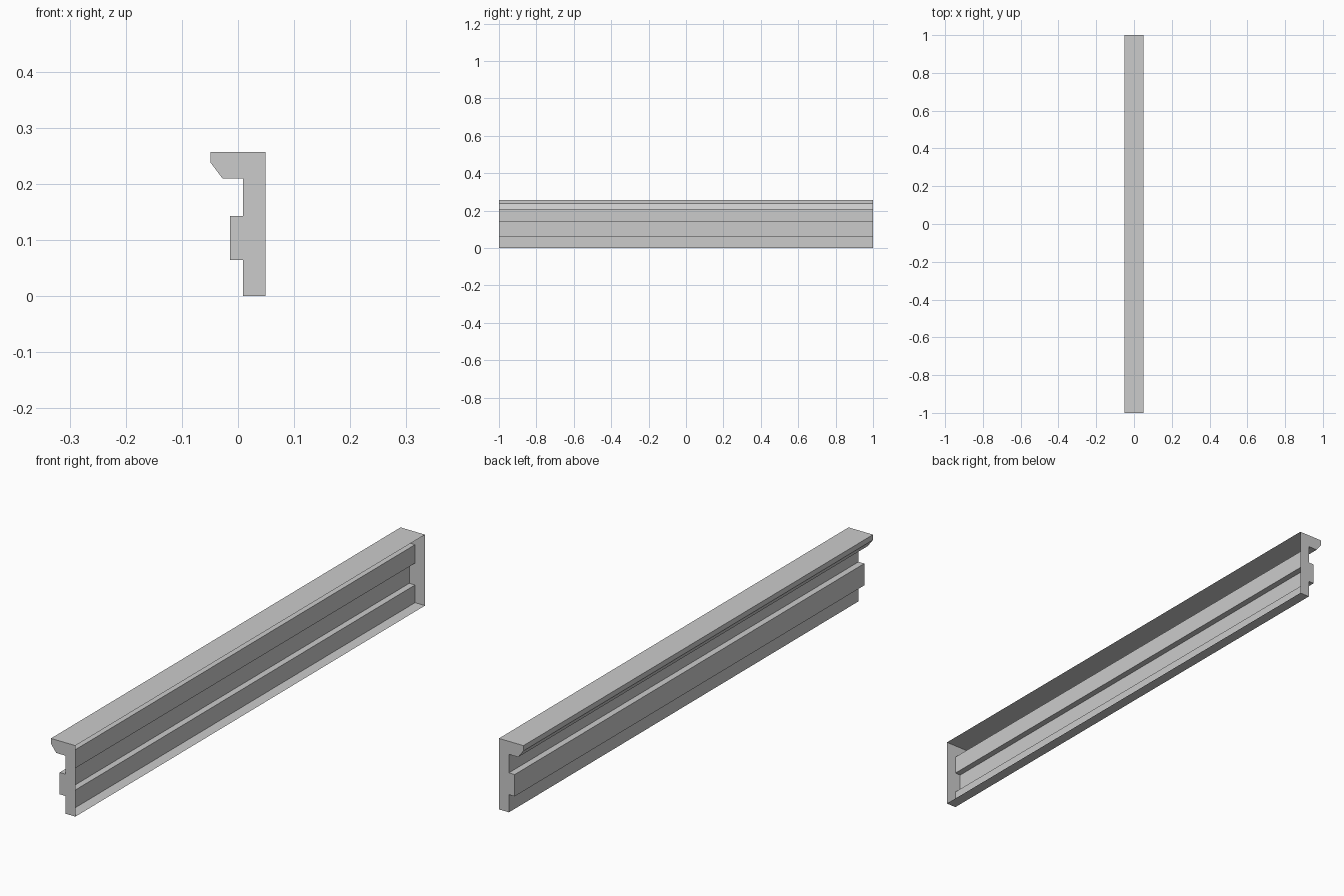
import bpy
import bmesh

cube = bpy.data.objects.get("Cube")
if cube:
    bpy.data.objects.remove(cube, do_unlink=True)

grey = bpy.data.materials.new("plain_grey")
grey.use_nodes = True
colour = (0.6, 0.6, 0.6, 1)
grey.diffuse_color = colour
grey.node_tree.nodes["Principled BSDF"].inputs["Base Color"].default_value = colour

# Moulding cross-section (x, z), from the top back edge round the face to the bottom back edge
profile = [
    (0.049, 0.257), (-0.049, 0.257), (-0.049, 0.238), (-0.028, 0.21),
    (0.009, 0.21), (0.009, 0.143), (-0.014, 0.143), (-0.014, 0.064),
    (0.009, 0.064), (0.009, 0), (0.049, 0),
]

bm = bmesh.new()
front = [bm.verts.new((x, -1, z)) for x, z in profile]
back = [bm.verts.new((x, 1, z)) for x, z in profile]

# End caps
bm.faces.new(front)
bm.faces.new(back[::-1])

# Long faces; the wall side stays open
for i in range(len(profile) - 1):
    bm.faces.new((front[i + 1], front[i], back[i], back[i + 1]))

mesh = bpy.data.meshes.new("cornice_moulding")
bm.to_mesh(mesh)
bm.free()
mesh.materials.append(grey)
moulding = bpy.data.objects.new("cornice_moulding", mesh)
bpy.context.collection.objects.link(moulding)
